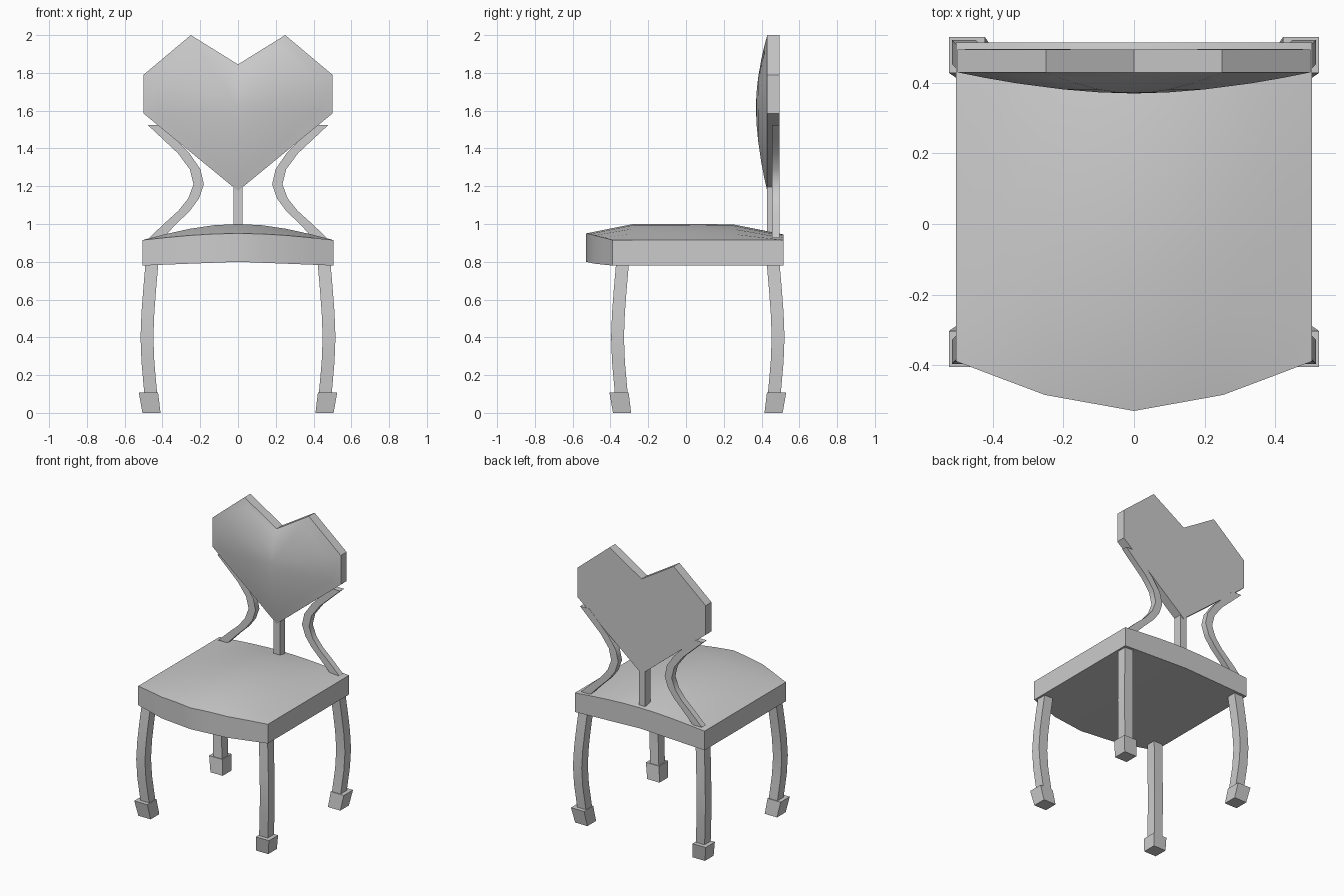
import bpy, bmesh, math

if "Cube" in bpy.data.objects:
    bpy.data.objects.remove(bpy.data.objects["Cube"])


def finish(name, bm, mirror=False, angle=35):
    bmesh.ops.recalc_face_normals(bm, faces=bm.faces)
    me = bpy.data.meshes.new(name)
    bm.to_mesh(me)
    bm.free()
    ob = bpy.data.objects.new(name, me)
    bpy.context.collection.objects.link(ob)
    if mirror:
        ob.modifiers.new("mirror", 'MIRROR')
    bpy.ops.object.select_all(action='DESELECT')
    ob.select_set(True)
    bpy.context.view_layer.objects.active = ob
    bpy.ops.object.shade_smooth_by_angle(angle=math.radians(angle))
    return ob


def bridge(bm, rings):
    """Join successive closed rings of vertices with quads."""
    for a, b in zip(rings, rings[1:]):
        n = len(a)
        for i in range(n):
            j = (i + 1) % n
            bm.faces.new((a[i], a[j], b[j], b[i]))


def bar(name, sections, mirror=False):
    """Rectangular bar through horizontal sections (x, y, z, half x, half y)."""
    bm = bmesh.new()
    rings = [[bm.verts.new((x + sx * hx, y + sy * hy, z))
              for sx, sy in ((-1, -1), (1, -1), (1, 1), (-1, 1))]
             for x, y, z, hx, hy in sections]
    bridge(bm, rings)
    bm.faces.new(rings[0])
    bm.faces.new(rings[-1])
    return finish(name, bm, mirror)


# Seat: crowned cushion with pointed front edge
bm = bmesh.new()
W = 0.505
xs = [W * i / 4 for i in range(-4, 5)]


def front_y(x):
    x = abs(x)
    return -0.53 + 0.18 * x if x < 0.253 else -0.485 + (x - 0.253) * 0.38


rows = [(None, 0.035), (-0.28, 0.085), (0.0, 0.085), (0.25, 0.083), (0.515, 0.03)]
top, bot = [], []
for y, crown in rows:
    tr, br = [], []
    for x in xs:
        w = math.cos(x / W * math.pi / 2)
        yy = front_y(x) if y is None else y
        tr.append(bm.verts.new((x, yy, 0.915 + crown * w)))
        br.append(bm.verts.new((x, yy, 0.78 + 0.02 * (1 - abs(x) / W))))
    top.append(tr)
    bot.append(br)
for g in (top, bot):
    for a, b in zip(g, g[1:]):
        for i in range(len(xs) - 1):
            bm.faces.new((a[i], a[i + 1], b[i + 1], b[i]))


def rim(g):
    return (g[0] + [r[-1] for r in g[1:-1]] + g[-1][::-1]
            + [r[0] for r in g[-2:0:-1]])


bridge(bm, [rim(top), rim(bot)])
finish("seat", bm, angle=40)

# Heart backrest: domed front, flat back
bm = bmesh.new()
half = [(0.25, 2.0), (0.5, 1.79), (0.5, 1.585)]
outline = [(0, 1.845)] + half + [(0, 1.175)] + [(-x, z) for x, z in half[::-1]]
CZ = 1.62
rings = [[bm.verts.new((x, 0.495, z)) for x, z in outline]]
bm.faces.new(rings[0])
for s in (1, 0.85, 0.66, 0.4, 0.2):
    rings.append([bm.verts.new((x * s, 0.37 + 0.06 * s ** 1.8, CZ + (z - CZ) * s))
                  for x, z in outline])
bridge(bm, rings)
tip = bm.verts.new((0, 0.37, CZ))
for i, v in enumerate(rings[-1]):
    bm.faces.new((v, rings[-1][(i + 1) % len(outline)], tip))
finish("heart_backrest", bm)

# Back supports
bar("center_support", [(0, 0.46, z, 0.025, 0.03) for z in (0.9, 1.3)])
arm = [(0.435, 0.925), (0.36, 1.0), (0.285, 1.07), (0.235, 1.135), (0.208, 1.21),
       (0.227, 1.29), (0.288, 1.375), (0.36, 1.445), (0.442, 1.525)]
bar("side_support", [(x, 0.475, z, 0.027 + 0.04 * abs(x - 0.2), 0.021) for x, z in arm], True)

# Legs and feet: front pair mirrors the back pair
leg = [(0, 0.8), (0.013, 0.65), (0.022, 0.53), (0.027, 0.4), (0.022, 0.27), (0.006, 0.09)]
for label, s in (("back", 1), ("front", -1)):
    mid = 0.0625
    bar(label + "_leg", [(0.455 + d, mid + s * (0.398 + d), z, 0.034, 0.034)
                         for d, z in leg], True)
    bar(label + "_foot", [(0.458, mid + s * 0.401, 0, 0.048, 0.048),
                          (0.474, mid + s * 0.417, 0.107, 0.051, 0.051)], True)
